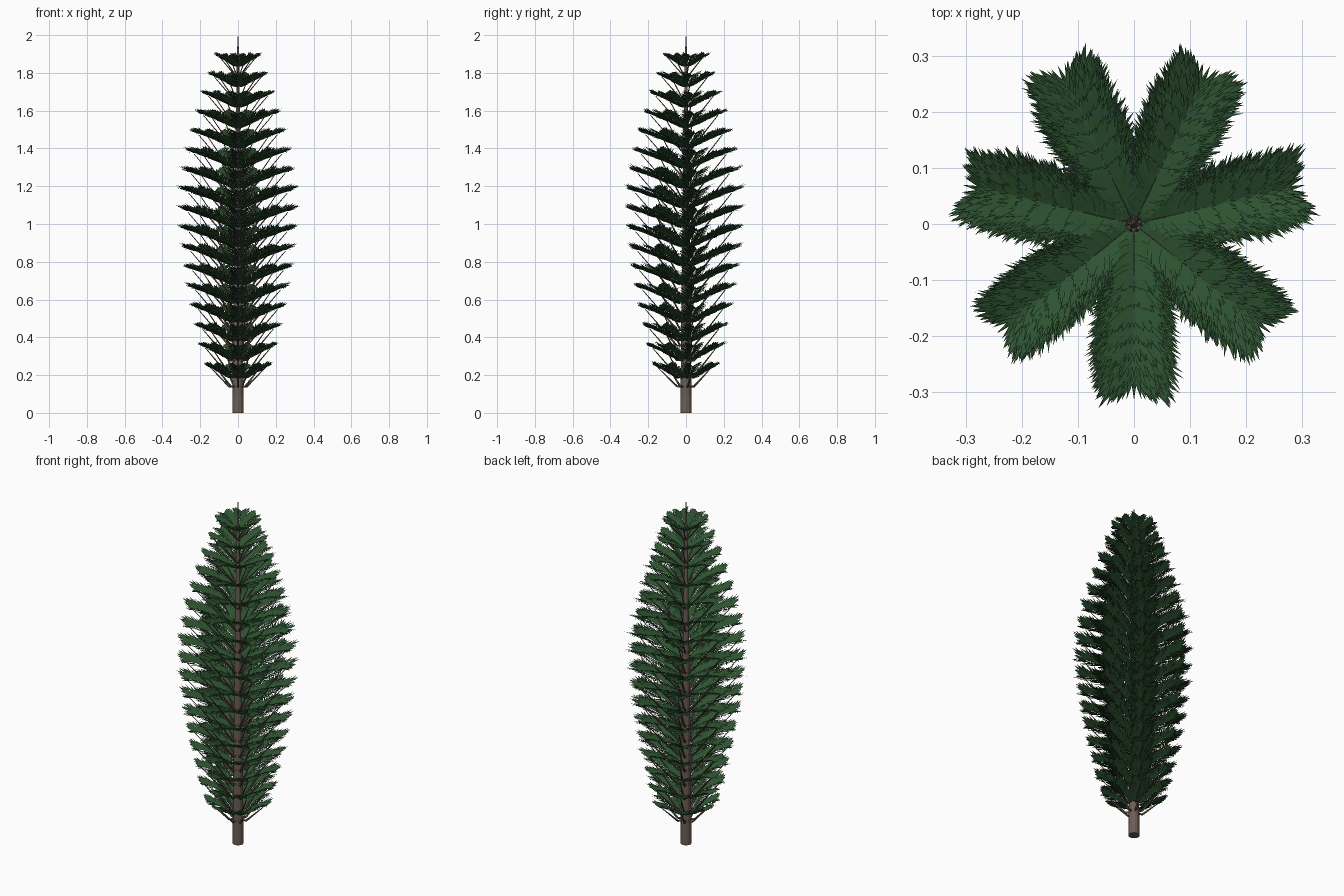
import bpy, math, random
from mathutils import Vector

if "Cube" in bpy.data.objects:
    bpy.data.objects.remove(bpy.data.objects["Cube"])

random.seed(4)

def material(name, rgb):
    m = bpy.data.materials.new(name)
    m.diffuse_color = (*rgb, 1)
    m.use_nodes = True
    m.node_tree.nodes["Principled BSDF"].inputs["Base Color"].default_value = m.diffuse_color
    return m

bark = material("bark brown", (0.15, 0.11, 0.09))
green = material("needle green", (0.027, 0.085, 0.03))

def make_object(name, verts, faces, mat):
    mesh = bpy.data.meshes.new(name)
    mesh.from_pydata(verts, [], faces)
    mesh.materials.append(mat)
    ob = bpy.data.objects.new(name, mesh)
    bpy.context.collection.objects.link(ob)
    return ob

def tube(verts, faces, path, radii, sides):
    """Tapered tube along a path."""
    base = len(verts)
    for i, p in enumerate(path):
        d = (path[min(i + 1, len(path) - 1)] - path[max(i - 1, 0)]).normalized()
        u = d.cross(Vector((0.31, 0.17, 0.93) if abs(d.z) < 0.9 else (0, 1, 0))).normalized()
        v = d.cross(u)
        for k in range(sides):
            a = 2 * math.pi * k / sides
            verts.append(p + radii[i] * (u * math.cos(a) + v * math.sin(a)))
    for i in range(len(path) - 1):
        for k in range(sides):
            a, b = base + i * sides + k, base + i * sides + (k + 1) % sides
            faces.append((a, b, b + sides, a + sides))
    faces.append(tuple(base + k for k in reversed(range(sides))))
    faces.append(tuple(base + (len(path) - 1) * sides + k for k in range(sides)))

# Trunk: slim taper
v, f = [], []
tube(v, f, [Vector((0, 0, z)) for z in (0, 0.7, 1.4, 1.9, 2.0)],
     [0.03, 0.023, 0.014, 0.006, 0.001], 12)
make_object("trunk", v, f, bark)

# Tiers of seven fronds
reach = [0.17, 0.20, 0.22, 0.245, 0.262, 0.28, 0.292, 0.303, 0.308,
         0.305, 0.29, 0.27, 0.243, 0.213, 0.183, 0.147, 0.113]
bv, bf, lv, lf = [], [], [], []

def leaf(origin, direction, up, length, width):
    """Pointed kite-shaped blade."""
    side = direction.cross(up).normalized() * width / 2
    mid = origin + direction * length * 0.4
    n = len(lv)
    lv.extend([origin, mid + side, origin + direction * length, mid - side])
    lf.append((n, n + 1, n + 2, n + 3))

for t, R in enumerate(reach):
    z_tip = 0.27 + t * 0.1027
    rt = 0.03 * (1 - z_tip / 2)
    for k in range(7):
        a = math.radians(270 + k * 360 / 7)
        out = Vector((math.cos(a), math.sin(a), 0))
        lat = Vector((-math.sin(a), math.cos(a), 0))
        up = Vector((0, 0, 1))
        # Bare branch: short elbow, then a steep straight rise to the frond
        r_end = R * 0.88
        r0 = rt + 0.025 * R / 0.17 * (1 - z_tip / 2.1)
        z0 = max(0.14, z_tip - 0.03 - (r_end - r0) * 1.15)
        tube(bv, bf, [up * z0, out * r0 + up * z0, out * r_end + up * (z_tip - 0.03)],
             [0.007 - 0.002 * t / 16, 0.006 - 0.002 * t / 16, 0.002], 5)
        # Frond: needles along a rising midrib, cupped upward at both sides
        half = 0.03 + 0.19 * R
        rise = 0.035 + 0.17 * R
        r_in = rt + 0.012
        rows = 20
        for i in range(rows):
            s = i / (rows - 1)
            r = r_in + (R * 0.84 - r_in) * s
            z = z_tip - 0.025 - rise * (1 - s) ** 1.2
            p = out * r + up * z
            w = half * (0.45 + 0.75 * math.sin(math.pi * (0.1 + 0.55 * s)))
            for sg in (-1, 1):
                for fan, frac in ((0.5, 0.75), (0.85, 0.9), (1.15, 1.0)):
                    ang = fan * (1 - 0.25 * s) + random.uniform(-0.12, 0.12)
                    d = (out * math.cos(ang) + lat * sg * math.sin(ang)
                         + up * (0.22 + 0.3 * math.sin(ang) + random.uniform(-0.08, 0.08))).normalized()
                    L = w * frac * random.uniform(0.9, 1.1)
                    L = min(L, (R * 1.02 - r) / max(0.25, d.dot(out)))
                    nrm = (up - lat * sg * 0.5 - out * 0.3).normalized()
                    leaf(p, d, nrm, L, 0.008 + 0.06 * L)
                    # outer needle growing from the blade
                    if fan > 0.6:
                        d2 = (d + out * 0.5).normalized()
                        leaf(p + d * L * 0.5, d2, nrm, L * 0.55, 0.010)
        # End needles
        for j in range(-2, 3):
            d = (out + lat * j * 0.22 + up * 0.12).normalized()
            leaf(out * R * 0.82 + up * (z_tip - 0.025), d, up, R * 0.2, 0.011)

make_object("branches", bv, bf, bark)
make_object("needle_fronds", lv, lf, green)
